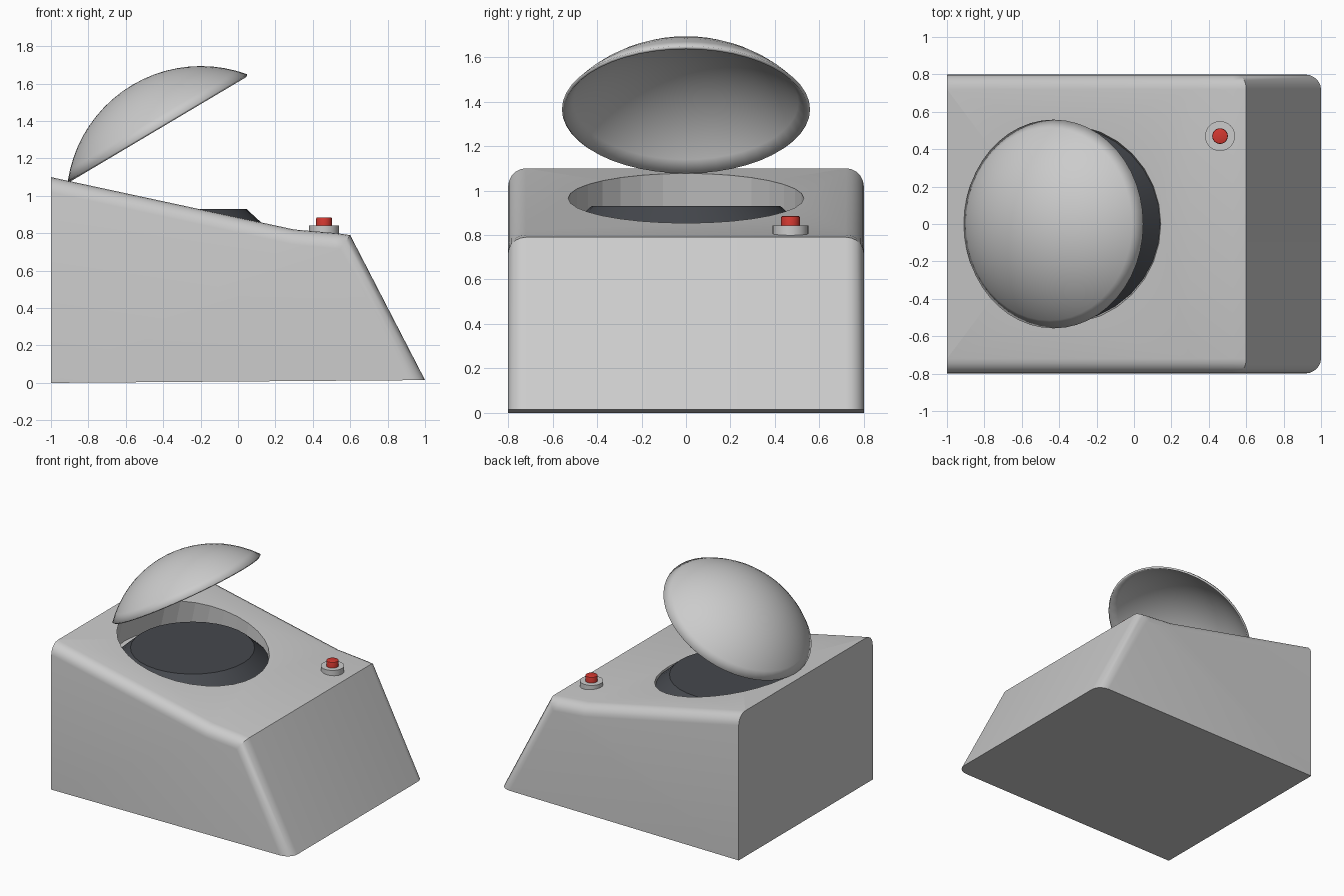
import bpy, bmesh, math
from mathutils import Matrix, Vector

if "Cube" in bpy.data.objects:
    bpy.data.objects.remove(bpy.data.objects["Cube"])


def material(name, rgb):
    m = bpy.data.materials.new(name)
    m.diffuse_color = (*rgb, 1)
    m.use_nodes = True
    m.node_tree.nodes["Principled BSDF"].inputs["Base Color"].default_value = m.diffuse_color
    return m


def make(name, bm, mat=None, smooth=None):
    bmesh.ops.recalc_face_normals(bm, faces=bm.faces[:])
    me = bpy.data.meshes.new(name)
    bm.to_mesh(me)
    bm.free()
    ob = bpy.data.objects.new(name, me)
    bpy.context.collection.objects.link(ob)
    if mat:
        me.materials.append(mat)
    if smooth:
        bpy.ops.object.select_all(action='DESELECT')
        ob.select_set(True)
        bpy.context.view_layer.objects.active = ob
        bpy.ops.object.shade_smooth_by_angle(angle=math.radians(smooth))
    return ob


def cone(name, x, y, z0, z1, r0, r1, segs=32, mat=None, smooth=30, bevel=0):
    bm = bmesh.new()
    bmesh.ops.create_cone(bm, cap_ends=True, segments=segs, radius1=r0, radius2=r1,
                          depth=z1 - z0,
                          matrix=Matrix.Translation((x, y, (z0 + z1) / 2)))
    if bevel:
        rim = [e for e in bm.edges if all(v.co.z > z1 - 1e-4 for v in e.verts)]
        bmesh.ops.bevel(bm, geom=rim, offset=bevel, segments=2, profile=0.5, affect='EDGES')
    return make(name, bm, mat, smooth)


dark = material("dark_interior", (0.06, 0.065, 0.075))
red = material("red_button", (0.65, 0.04, 0.03))

# Wedge body: side profile extruded across y, long upper and front edges rounded
profile = [(-1, 0), (1, 0.015), (0.6, 0.79), (0.53, 0.8), (0.3, 0.82), (-1, 1.1)]
bm = bmesh.new()
near = bm.faces.new([bm.verts.new((x, -0.8, z)) for x, z in profile])
ext = bmesh.ops.extrude_face_region(bm, geom=[near])
bmesh.ops.translate(bm, verts=[g for g in ext['geom'] if isinstance(g, bmesh.types.BMVert)],
                    vec=(0, 1.6, 0))
if not any(len(f.verts) == 6 and all(v.co.y < 0 for v in f.verts) for f in bm.faces):
    bm.faces.new([v for v in bm.verts if v.co.y < 0])
bmesh.ops.recalc_face_normals(bm, faces=bm.faces[:])
long_edges = []
for e in bm.edges:
    a, b = (v.co for v in e.verts)
    if a.y * b.y > 0 and max(a.z, b.z) > 0.5 and max(a.x, b.x) > -0.9:
        long_edges.append(e)
bmesh.ops.bevel(bm, geom=long_edges, offset=0.08, segments=5, profile=0.5, affect='EDGES')
body = make("body", bm, smooth=25)

# Round recess cut square to the sloping top
bm = bmesh.new()
slope = math.atan2(0.28, 1.3)
bmesh.ops.create_cone(bm, cap_ends=True, segments=32, radius1=0.53, radius2=0.53, depth=0.5,
                      matrix=Matrix.Translation((-0.375, 0, 0.965)) @ Matrix.Rotation(slope, 4, 'Y'))
cutter = make("recess_cutter", bm)
cutter.hide_render = True
cutter.hide_set(True)
cut = body.modifiers.new("recess", 'BOOLEAN')
cut.object = cutter
cut.operation = 'DIFFERENCE'
cut.solver = 'EXACT'

# Dark raised tray inside the recess
cone("tray", -0.38, 0, 0.82, 0.93, 0.545, 0.425, mat=dark)

# Open lid: thin spherical cap, hinged at the back of the recess
rim, rise = 0.558, 0.265
R = (rim ** 2 + rise ** 2) / (2 * rise)
amax = math.asin(rim / R)
bm = bmesh.new()
rows = 10
arc = [bm.verts.new((R * math.sin(amax * i / rows), 0, R * math.cos(amax * i / rows) - (R - rise)))
       for i in range(rows + 1)]
edges = [bm.edges.new(p) for p in zip(arc, arc[1:])]
bmesh.ops.spin(bm, geom=arc + edges, cent=(0, 0, 0), axis=(0, 0, 1),
               angle=2 * math.pi, steps=48, use_merge=True)
bmesh.ops.remove_doubles(bm, verts=bm.verts[:], dist=1e-4)
lid = make("lid", bm, smooth=40)
lid.location = (-0.43, 0, 1.365)
lid.rotation_euler = (0, -math.atan2(0.57, 0.96), 0)
shell = lid.modifiers.new("thickness", 'SOLIDIFY')
shell.thickness = 0.015
shell.offset = -1

# Push button on its round base
cone("button_base", 0.46, 0.47, 0.78, 0.842, 0.08, 0.08)
cone("button", 0.46, 0.47, 0.83, 0.885, 0.042, 0.042, segs=24, mat=red, bevel=0.006)
